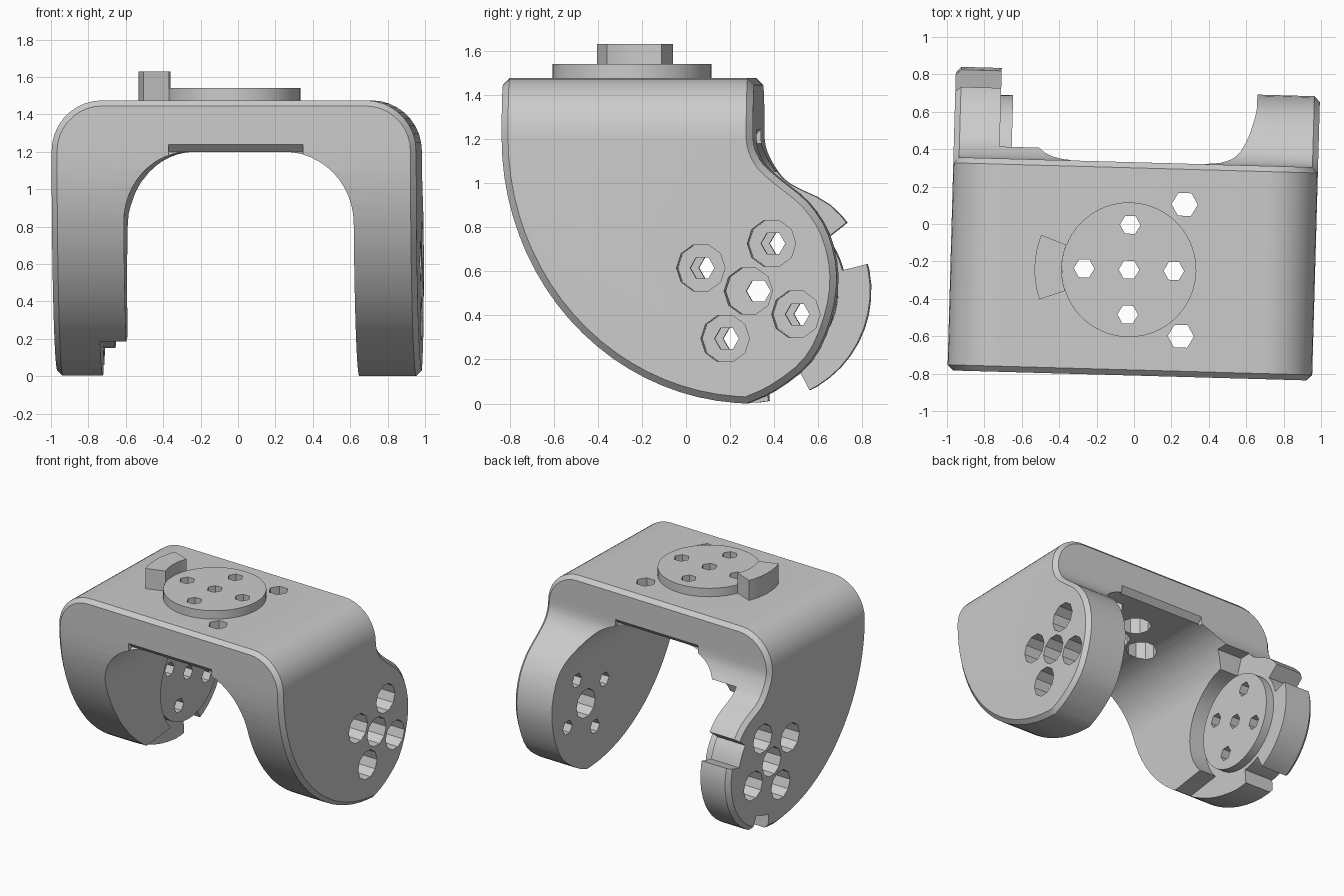
import bpy, bmesh
from math import sin, cos, radians, pi
from mathutils import Vector

if "Cube" in bpy.data.objects:
    bpy.data.objects.remove(bpy.data.objects["Cube"])

TURN = -0.028             # slight turn of the whole bracket
HALF = 0.975              # half width
FRONT, BACK = -0.81, 0.33
TOP, CORNER = 1.475, 0.27
PIVOT = (0.31, 0.51)      # arm axis in y, z
DECK = (-0.02, -0.245)    # top horn axis in x, y

grey = bpy.data.materials.new("grey plastic")
grey.use_nodes = True
colour = (0.6, 0.6, 0.6, 1)
grey.diffuse_color = colour
grey.node_tree.nodes["Principled BSDF"].inputs["Base Color"].default_value = colour


def face_out(bm):
    """Point all normals outwards, checked by the enclosed volume."""
    bmesh.ops.recalc_face_normals(bm, faces=bm.faces)
    if bm.calc_volume(signed=True) < 0:
        bmesh.ops.reverse_faces(bm, faces=bm.faces)


def make(name, bm):
    face_out(bm)
    mesh = bpy.data.meshes.new(name)
    bm.to_mesh(mesh)
    bm.free()
    obj = bpy.data.objects.new(name, mesh)
    bpy.context.collection.objects.link(obj)
    mesh.materials.append(grey)
    return obj


def prism(name, outline, axis, lo, hi):
    """Extrude a 2D outline along an axis."""
    bm = bmesh.new()
    rings = []
    for d in (lo, hi):
        ring = []
        for a, b in outline:
            p = [a, b]
            p.insert(axis, d)
            ring.append(bm.verts.new(p))
        rings.append(ring)
        bm.faces.new(ring)
    n = len(outline)
    for i in range(n):
        j = (i + 1) % n
        bm.faces.new((rings[0][i], rings[0][j], rings[1][j], rings[1][i]))
    return make(name, bm)


def arc(centre, r, start, end, n, r2=None):
    return [(centre[0] + r * cos(radians(start + (end - start) * i / n)),
             centre[1] + (r2 or r) * sin(radians(start + (end - start) * i / n)))
            for i in range(n + 1)]


def circle(centre, r, n):
    return arc(centre, r, 0, 360, n)[:-1]


def sector(centre, r1, r2, start, end):
    return arc(centre, r1, start, end, 8) + arc(centre, r2, end, start, 8)


def ring_bores(centre, phase, r, sides, axis, lo, hi):
    """Four holes around a centre."""
    spots = [(centre[0] + 0.24 * cos(phase + k * pi / 2),
              centre[1] + 0.24 * sin(phase + k * pi / 2)) for k in range(4)]
    return [prism("bore", circle(s, r, sides), axis, lo, hi) for s in spots]


def bores(centre, phase, r, sides, axis, lo, hi):
    """One central hole and four around it."""
    return ring_bores(centre, phase, r, sides, axis, lo, hi) + [
        prism("bore", circle(centre, r, sides), axis, lo, hi)]


def cut(obj, cutters):
    bpy.context.view_layer.objects.active = obj
    for c in cutters:
        c.hide_render = True
        mod = obj.modifiers.new("cut", 'BOOLEAN')
        mod.operation, mod.solver, mod.object = 'DIFFERENCE', 'EXACT', c
        bpy.ops.object.modifier_apply(modifier=mod.name)
        bpy.data.objects.remove(c)


def smooth_path(points, steps=3):
    """Catmull-Rom curve through the points."""
    p = [Vector(q) for q in [points[0]] + points + [points[-1]]]
    out = []
    for i in range(1, len(p) - 2):
        a, b, c, d = p[i - 1:i + 3]
        for s in range(steps):
            t = s / steps
            out.append(0.5 * (2 * b + (c - a) * t + (2 * a - 5 * b + 4 * c - d) * t * t
                              + (3 * b - a - 3 * c + d) * t ** 3))
    return [tuple(q) for q in out] + [points[-1]]


# Side outlines: swept front edge, rounded arm end, hollow at the back
shoulder = TOP - CORNER
sweep = arc((BACK, shoulder), BACK - FRONT, 180, 266, 20, shoulder)
plain_end = smooth_path([(0.30, 0), (0.43, 0.06), (0.59, 0.19), (0.68, 0.38), (0.71, 0.58),
                         (0.67, 0.77), (0.58, 0.91), (0.46, 1.01), (0.38, 1.08),
                         (0.34, 1.15), (BACK, shoulder)])
horn_end = smooth_path(arc(PIVOT, 0.505, -90, 74, 7)
                       + [(0.38, 1.07), (0.34, 1.15), (BACK, shoulder)])

# Bracket block: side sections lofted across the width, rounded top corners
bm = bmesh.new()
steps = [(HALF - CORNER + CORNER * sin(radians(a)), shoulder + CORNER * cos(radians(a)))
         for a in range(90, -1, -10)]
sections = [(-x, z, horn_end) for x, z in steps] + [(-0.25, TOP, horn_end)]
sections += [(0.25, TOP, plain_end)] + [(x, z, plain_end) for x, z in reversed(steps)]
rings = [[bm.verts.new((x, y, z)) for y, z in sweep + end + [(BACK, top), (FRONT, top)]]
         for x, top, end in sections]
for r1, r2 in zip(rings, rings[1:]):
    for i in range(len(r1)):
        j = (i + 1) % len(r1)
        bm.faces.new((r1[i], r1[j], r2[j], r2[i]))
bm.faces.new(rings[0])
bm.faces.new(rings[-1])
bmesh.ops.remove_doubles(bm, verts=bm.verts, dist=0.0005)
face_out(bm)

# Merge flat strips so the rim bevel has room, then bevel the rims
bmesh.ops.dissolve_limit(bm, angle_limit=radians(0.5), verts=bm.verts, edges=bm.edges)
rims = [e for e in bm.edges if e.calc_face_angle(0) > radians(50)]
bmesh.ops.bevel(bm, geom=rims, offset=0.03, segments=1, affect='EDGES')
bracket = make("bracket", bm)

# Arch between the arms, with chamfered underside edges
arch = [(-0.59, -0.1)] + arc((-0.24, 0.82), 0.35, 180, 90, 12, 0.38)
arch += arc((0.27, 0.82), 0.37, 90, 0, 12, 0.38) + [(0.64, -0.1)]
cutters = [prism("arch", arch, 1, -1.2, 1.2)]
for y in (FRONT, BACK):
    diamond = [(y - 0.04, 1.2), (y, 1.24), (y + 0.04, 1.2), (y, 1.16)]
    cutters.append(prism("chamfer", diamond, 0, -0.35, 0.37))

# Recess around the arm horn and notches in the arm rim
pocket = [(-0.4, -0.1), (-0.4, 0.17), (0.02, 0.22), (0.31, 0.5),
          (0.25, 0.9), (0.3, 1.05), (0.95, 1.05), (0.95, -0.1)]
cutters.append(prism("pocket", pocket, 0, -0.73, -0.4))
cutters.append(prism("pocket_round", circle(PIVOT, 0.42, 40), 0, -0.73, -0.41))
for start, end in ((14, 38), (-85, -63)):
    cutters.append(prism("notch", sector(PIVOT, 0.39, 0.7, start, end), 0, -1.1, -0.6))

# Screw bores in both arms and the deck
phase = radians(64)
cutters += bores(PIVOT, phase, 0.11, 10, 0, -1.1, -0.7)
cutters += ring_bores(PIVOT, phase, 0.11, 10, 0, 0.72, 1.1)
cutters += ring_bores(PIVOT, phase, 0.055, 6, 0, 0.5, 1.05)
cutters.append(prism("axle_bore", circle(PIVOT, 0.11, 10), 0, 0.5, 1.1))
cutters += bores(DECK, 0, 0.11, 10, 2, 1.1, 1.6)
for spot in ((0.268, 0.112), (0.267, -0.593)):
    cutters.append(prism("deck_hole", circle(spot, 0.07, 6), 2, 1.1, 1.6))
cut(bracket, cutters)

# Round horns with small screw holes
top_horn = prism("top_horn", circle(DECK, 0.36, 48), 2, TOP - 0.01, 1.54)
cut(top_horn, bores(DECK, 0, 0.055, 6, 2, 1.3, 1.7))
arm_horn = prism("arm_horn", circle(PIVOT, 0.36, 48), 0, -0.74, -0.665)
cut(arm_horn, bores(PIVOT, phase, 0.055, 6, 0, -0.9, -0.5))

# Raised stop beside the top horn
stop_tab = prism("stop_tab", sector(DECK, 0.36, 0.505, 160, 200), 2, TOP - 0.01, 1.63)

# Shade and turn all parts together
for obj in (bracket, top_horn, arm_horn, stop_tab):
    obj.rotation_euler.z = TURN
    bpy.ops.object.select_all(action='DESELECT')
    obj.select_set(True)
    bpy.context.view_layer.objects.active = obj
    bpy.ops.object.shade_smooth_by_angle(angle=radians(30))
